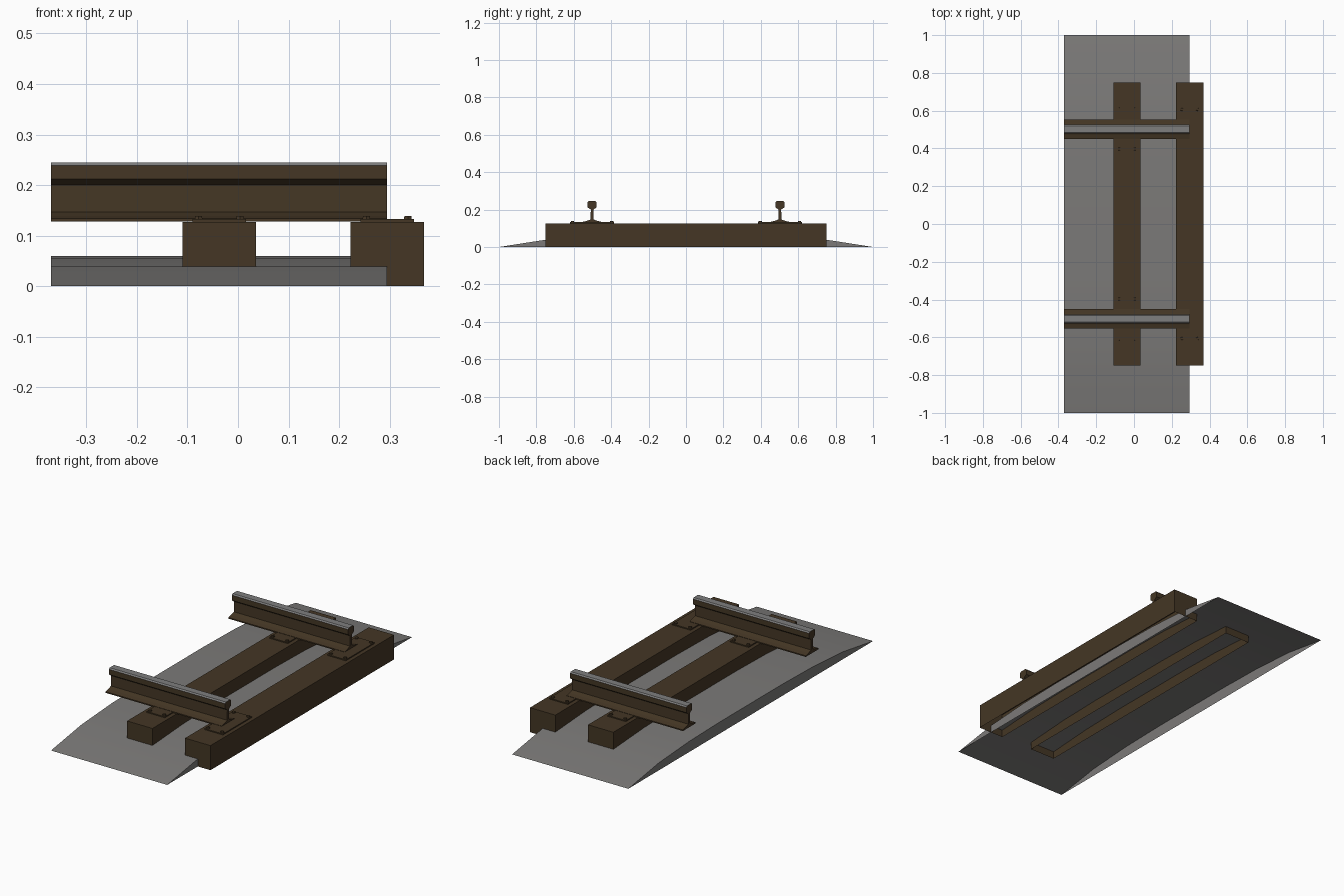
import bpy, bmesh, math
from mathutils import Matrix

if "Cube" in bpy.data.objects:
    bpy.data.objects.remove(bpy.data.objects["Cube"])


def material(name, rgb):
    m = bpy.data.materials.new(name)
    m.diffuse_color = (*rgb, 1)
    m.use_nodes = True
    m.node_tree.nodes["Principled BSDF"].inputs["Base Color"].default_value = m.diffuse_color
    return m


BROWN = material("rusty brown", (0.058, 0.037, 0.018))
STONE = material("gravel grey", (0.2, 0.195, 0.19))
STEEL = material("polished steel", (0.21, 0.21, 0.21))


def finish(bm, name, mats, smooth=None):
    me = bpy.data.meshes.new(name)
    bm.to_mesh(me)
    bm.free()
    ob = bpy.data.objects.new(name, me)
    bpy.context.collection.objects.link(ob)
    for m in mats:
        me.materials.append(m)
    if smooth:
        bpy.ops.object.select_all(action='DESELECT')
        ob.select_set(True)
        bpy.context.view_layer.objects.active = ob
        bpy.ops.object.shade_smooth_by_angle(angle=math.radians(smooth))
    return ob


def extrude_profile(bm, pts, x0, x1):
    """Closed (y, z) profile swept along x, with both end caps."""
    a = [bm.verts.new((x0, y, z)) for y, z in pts]
    b = [bm.verts.new((x1, y, z)) for y, z in pts]
    n = len(pts)
    for i in range(n):
        j = (i + 1) % n
        bm.faces.new((a[i], a[j], b[j], b[i]))
    bm.faces.new(a)
    bm.faces.new(b[::-1])
    bmesh.ops.recalc_face_normals(bm, faces=bm.faces)


def add_box(bm, x0, x1, y0, y1, z0, z1):
    mat = Matrix.Translation(((x0 + x1) / 2, (y0 + y1) / 2, (z0 + z1) / 2)) \
        @ Matrix.Diagonal((x1 - x0, y1 - y0, z1 - z0, 1))
    bmesh.ops.create_cube(bm, size=1, matrix=mat)


def open_bottom(bm):
    low = [f for f in bm.faces if f.normal.z < -0.9 and f.calc_center_median().z < 0.001]
    bmesh.ops.delete(bm, geom=low, context='FACES_ONLY')


X0, X1 = -0.37, 0.295
SLEEPERS = (-0.037, 0.295)
RAIL_Y = 0.502

# Ballast bed: low mound, open underneath
half = [(1.0, 0.0), (0.75, 0.039), (0.5, 0.055), (0.25, 0.06)]
bm = bmesh.new()
extrude_profile(bm, half + [(-y, z) for y, z in reversed(half)], X0, X1)
bm.normal_update()
open_bottom(bm)
finish(bm, "ballast_bed", [STONE], 30)

# Sleepers, open underneath
for k, cx in enumerate(SLEEPERS):
    bm = bmesh.new()
    add_box(bm, cx - 0.0725, cx + 0.0725, -0.75, 0.75, 0, 0.127)
    bm.normal_update()
    open_bottom(bm)
    finish(bm, f"sleeper_{k + 1}", [BROWN])

# Rail half section, from foot up to head
rail = [(0.052, 0.128), (0.052, 0.134), (0.03, 0.139), (0.008, 0.147),
        (0.007, 0.2), (0.024, 0.212), (0.024, 0.239), (0.018, 0.245)]

for side, label in ((-1, "front"), (1, "back")):
    cy = side * RAIL_Y
    bm = bmesh.new()
    pts = [(cy + y, z) for y, z in rail] + [(cy - y, z) for y, z in reversed(rail)]
    extrude_profile(bm, pts, X0, X1)
    bm.normal_update()
    for f in bm.faces:  # worn running surface
        if f.normal.z > 0.3 and f.calc_center_median().z > 0.238:
            f.material_index = 1
    finish(bm, label + "_rail", [BROWN, STEEL])

    # Base plates with four hexagonal bolts each
    for k, cx in enumerate(SLEEPERS):
        bm = bmesh.new()
        add_box(bm, cx - 0.053, cx + 0.053, cy - 0.118, cy + 0.118, 0.126, 0.1325)
        for dx in (-0.041, 0.041):
            for dy in (-0.105, 0.105):
                bmesh.ops.create_cone(
                    bm, cap_ends=True, segments=6, radius1=0.009, radius2=0.008,
                    depth=0.01,
                    matrix=Matrix.Translation((cx + dx, cy + dy, 0.134)))
        finish(bm, f"{label}_base_plate_{k + 1}", [BROWN])
